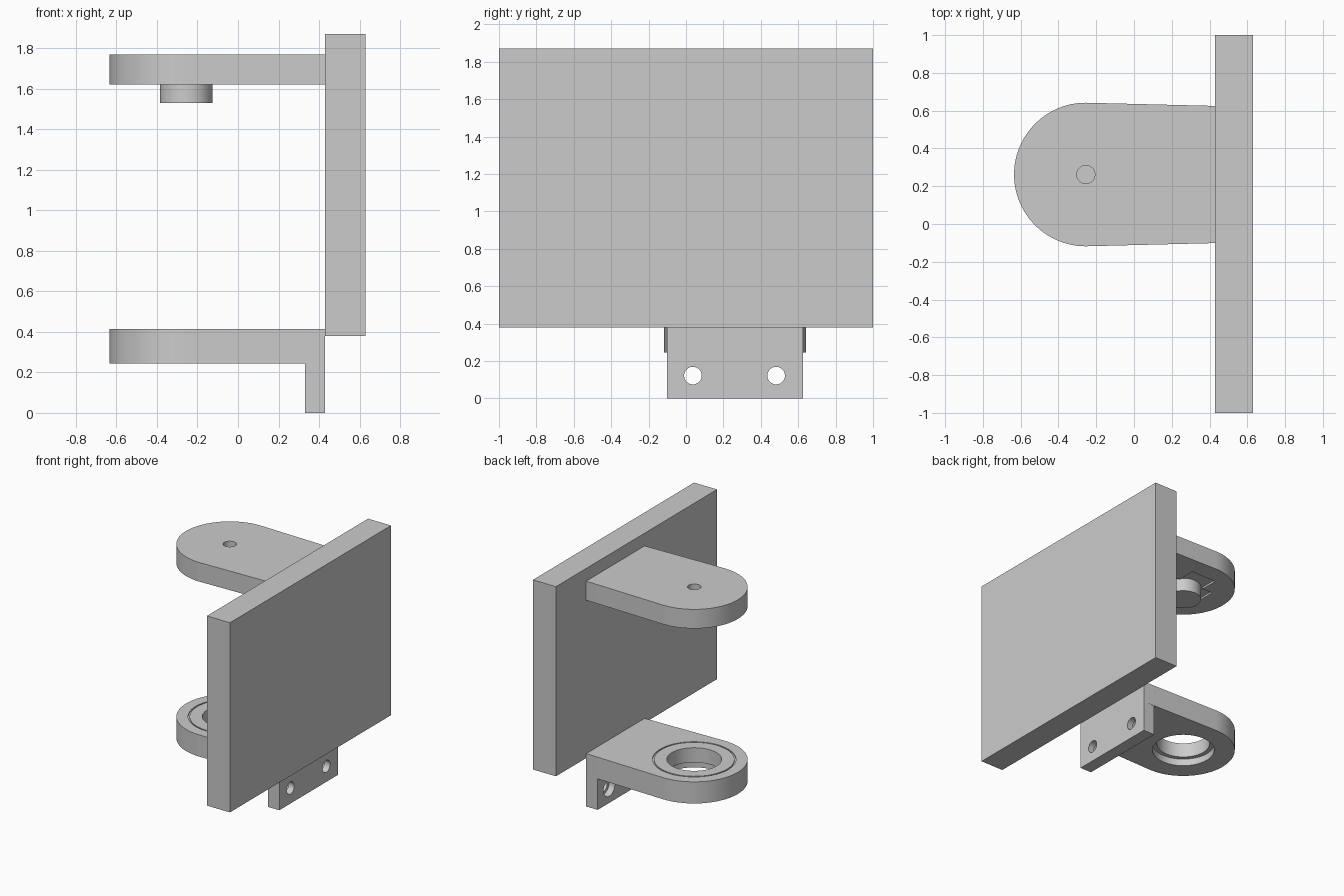
import bpy
import math
from mathutils import Matrix

if "Cube" in bpy.data.objects:
    bpy.data.objects.remove(bpy.data.objects["Cube"], do_unlink=True)

grey = bpy.data.materials.new("plain grey")
grey.use_nodes = True
grey.diffuse_color = (0.6, 0.6, 0.6, 1)
grey.node_tree.nodes["Principled BSDF"].inputs["Base Color"].default_value = (0.6, 0.6, 0.6, 1)

PIVOT_X, PIVOT_Y, ARM_R = -0.255, 0.262, 0.38
PLATE_X, ROOT_HALF = 0.43, 0.363


def prism(name, outline, z0, z1):
    """Extrude a flat outline between two heights."""
    n = len(outline)
    verts = [(x, y, z) for z in (z0, z1) for x, y in outline]
    faces = [tuple(reversed(range(n))), tuple(range(n, 2 * n))]
    faces += [(i, (i + 1) % n, n + (i + 1) % n, n + i) for i in range(n)]
    mesh = bpy.data.meshes.new(name)
    mesh.from_pydata(verts, [], faces)
    mesh.materials.append(grey)
    obj = bpy.data.objects.new(name, mesh)
    bpy.context.collection.objects.link(obj)
    return obj


def box(name, x0, x1, y0, y1, z0, z1):
    return prism(name, [(x0, y0), (x1, y0), (x1, y1), (x0, y1)], z0, z1)


def circle(r, cx=PIVOT_X, cy=PIVOT_Y, n=64):
    return [(cx + r * math.cos(2 * math.pi * i / n), cy + r * math.sin(2 * math.pi * i / n))
            for i in range(n)]


def x_cylinder(r, x0, x1, y, z):
    """Cylinder lying along x."""
    obj = prism("bolt_cutter", circle(r, 0, 0, 40), x0, x1)
    obj.data.transform(Matrix.Translation((0, y, z)) @ Matrix.Rotation(math.pi / 2, 4, 'Y'))
    return obj


def cut(target, cutter):
    mod = target.modifiers.new("cut", 'BOOLEAN')
    mod.operation, mod.solver, mod.object = 'DIFFERENCE', 'EXACT', cutter
    bpy.context.view_layer.update()
    graph = bpy.context.evaluated_depsgraph_get()
    mesh = bpy.data.meshes.new_from_object(target.evaluated_get(graph))
    target.modifiers.clear()
    target.data = mesh
    bpy.data.objects.remove(cutter, do_unlink=True)


def arm(name, z0, z1):
    """Tongue with a round tip, slightly narrowing towards the plate."""
    tip = [(PIVOT_X + ARM_R * math.cos(a), PIVOT_Y + ARM_R * math.sin(a))
           for a in (math.pi * (0.5 + i / 48) for i in range(49))]
    root = [(PLATE_X, PIVOT_Y - ROOT_HALF), (PLATE_X, PIVOT_Y + ROOT_HALF)]
    return prism(name, tip + root, z0, z1)


# Large back plate
plate = box("back_plate", PLATE_X, 0.63, -1, 1, 0.38, 1.87)

# Upper arm: screw hole and cross-shaped recess around the boss
upper = arm("upper_arm", 1.62, 1.77)
cut(upper, prism("hole_cutter", circle(0.048), 1.5, 1.9))
for hx, hy in ((0.11, 0.235), (0.2, 0.09)):
    cut(upper, box("recess_cutter", PIVOT_X - hx, PIVOT_X + hx,
                   PIVOT_Y - hy, PIVOT_Y + hy, 1.5, 1.635))
boss = prism("pivot_boss", circle(0.13), 1.53, 1.636)

# Lower arm: bearing hole, counterbore below and fine ring groove above
lower = arm("lower_arm", 0.245, 0.415)
cut(lower, prism("bore_cutter", circle(0.195), 0.1, 0.6))
cut(lower, prism("counterbore_cutter", circle(0.228), 0.1, 0.3))
groove = prism("groove_cutter", circle(0.297), 0.407, 0.5)
cut(groove, prism("groove_core", circle(0.286), 0.3, 0.6))
cut(lower, groove)

# Mounting flange with two counterbored bolt holes
flange = box("mounting_flange", 0.33, PLATE_X, PIVOT_Y - ROOT_HALF, PIVOT_Y + ROOT_HALF, 0, 0.25)
for y in (0.037, 0.482):
    cut(flange, x_cylinder(0.047, 0.2, 0.6, y, 0.122))
    cut(flange, x_cylinder(0.07, 0.2, 0.38, y, 0.122))

# Smooth the curved walls, keep edges sharp
bpy.ops.object.select_all(action='DESELECT')
for obj in (plate, upper, boss, lower, flange):
    obj.select_set(True)
    bpy.context.view_layer.objects.active = obj
bpy.ops.object.shade_smooth_by_angle(angle=math.radians(30))
